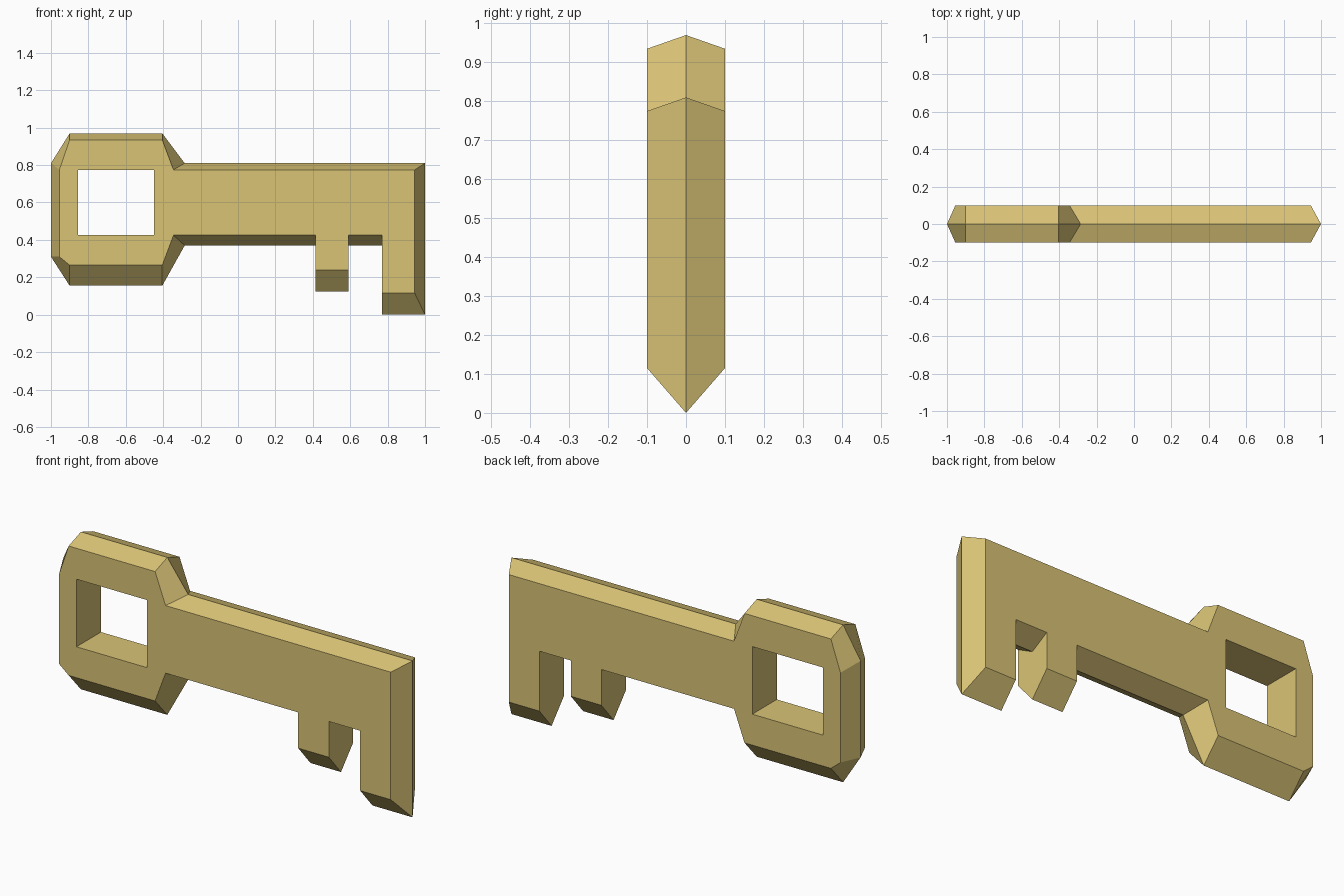
import bpy, bmesh
from mathutils import Vector
from mathutils.geometry import tessellate_polygon

if "Cube" in bpy.data.objects:
    bpy.data.objects.remove(bpy.data.objects["Cube"])

HALF = 0.1  # half thickness

# outline as (ridge x, ridge z, flat-face x, flat-face z)
OUTLINE = [
    # bow (head), upper side
    (-1.0, 0.31, -0.955, 0.31), (-1.0, 0.81, -0.955, 0.775),
    (-0.9, 0.97, -0.9, 0.935), (-0.405, 0.97, -0.405, 0.935),
    # shaft top and tip
    (-0.285, 0.81, -0.345, 0.775), (1.0, 0.81, 0.945, 0.775),
    # end tooth, then short tooth
    (1.0, 0.0, 0.945, 0.115), (0.77, 0.0, 0.77, 0.115),
    (0.77, 0.37, 0.77, 0.425), (0.59, 0.37, 0.59, 0.425),
    (0.59, 0.125, 0.59, 0.24), (0.415, 0.125, 0.415, 0.24),
    (0.415, 0.37, 0.415, 0.425),
    # shaft bottom and bow underside
    (-0.285, 0.37, -0.345, 0.425), (-0.405, 0.155, -0.405, 0.265),
    (-0.9, 0.155, -0.9, 0.265),
]
HOLE = [(-0.855, 0.425), (-0.855, 0.775), (-0.45, 0.775), (-0.45, 0.425)]

bm = bmesh.new()


def ring(points, y):
    return [bm.verts.new((x, y, z)) for x, z in points]


def bridge(a, b):
    n = len(a)
    for i in range(n):
        j = (i + 1) % n
        bm.faces.new((a[i], a[j], b[j], b[i]))


# bevelled rim: both flat faces run out to a shared centre ridge
ridge = ring([p[:2] for p in OUTLINE], 0)
hole_rings = []
for y in (-HALF, HALF):
    outer = ring([p[2:] for p in OUTLINE], y)
    hole = ring(HOLE, y)
    bridge(ridge, outer)
    # flat face filled around the hole
    verts = outer + hole
    loops = [[Vector((v.co.x, v.co.z, 0)) for v in lp] for lp in (outer, hole)]
    for tri in tessellate_polygon(loops):
        bm.faces.new([verts[i] for i in tri])
    hole_rings.append(hole)

# straight walls through the hole
bridge(*hole_rings)
bmesh.ops.recalc_face_normals(bm, faces=bm.faces)

mesh = bpy.data.meshes.new("key")
bm.to_mesh(mesh)
bm.free()
gold = bpy.data.materials.new("gold")
gold.diffuse_color = (0.70, 0.55, 0.18, 1)
gold.use_nodes = True
gold.node_tree.nodes["Principled BSDF"].inputs["Base Color"].default_value = gold.diffuse_color
mesh.materials.append(gold)
key = bpy.data.objects.new("key", mesh)
bpy.context.collection.objects.link(key)
